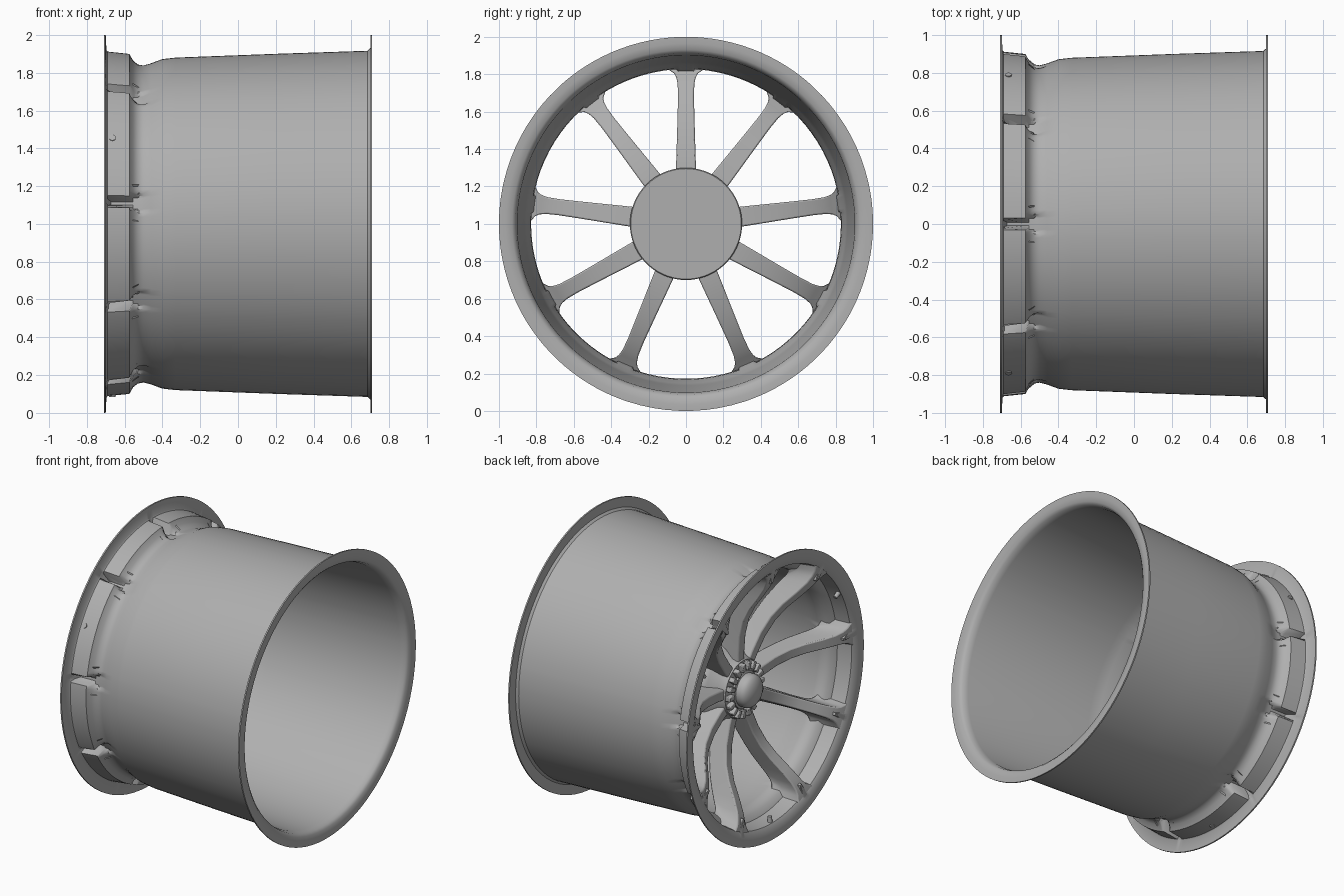
import bpy, bmesh
from math import radians, sin, cos, pi
from mathutils import Matrix

if "Cube" in bpy.data.objects:
    bpy.data.objects.remove(bpy.data.objects["Cube"])

# Spoke directions seen from +x (mirrored about the vertical)
SPOKES = sorted([90] + [a for h in (52.3, 7.5, -28.8, -66.7) for a in (h, 180 - h)])

grey = bpy.data.materials.new("grey_metal")
grey.diffuse_color = (0.43, 0.43, 0.43, 1)
grey.use_nodes = True
grey.node_tree.nodes["Principled BSDF"].inputs["Base Color"].default_value = grey.diffuse_color


def polar(x, r, deg, side=0.0):
    """Point on the wheel: axis along x, centre at z = 1, side = tangential shift."""
    a = radians(deg)
    return (x, r * cos(a) - side * sin(a), 1 + r * sin(a) + side * cos(a))


def finish(name, bm, angle=35, bevel=0.0):
    bmesh.ops.remove_doubles(bm, verts=bm.verts, dist=1e-5)
    bmesh.ops.recalc_face_normals(bm, faces=bm.faces)
    me = bpy.data.meshes.new(name)
    bm.to_mesh(me)
    bm.free()
    me.materials.append(grey)
    ob = bpy.data.objects.new(name, me)
    bpy.context.collection.objects.link(ob)
    if bevel:
        m = ob.modifiers.new("bevel", "BEVEL")
        m.width, m.segments, m.limit_method = bevel, 2, "ANGLE"
        m.angle_limit = radians(40)
    bpy.ops.object.select_all(action="DESELECT")
    ob.select_set(True)
    bpy.context.view_layer.objects.active = ob
    bpy.ops.object.shade_smooth_by_angle(angle=radians(angle))
    return ob


def lathe(bm, angles, profile, closed):
    """Revolve (x, r) points; profile(deg) may change with the angle."""
    rings = [[bm.verts.new(polar(x, r, d)) for x, r in profile(d)] for d in angles]
    n = len(rings[0])
    for i, a in enumerate(rings):
        b = rings[(i + 1) % len(rings)]
        for j in range(n if closed else n - 1):
            k = (j + 1) % n
            bm.faces.new((a[j], a[k], b[k], b[j]))


# Rim shell: (x, radius between spokes, radius at the slit behind each spoke, slit half-angle)
RIM = [
    (0.71, 1.0, 1.0, 2), (0.70, 1.0, 1.0, 2), (0.70, 0.93, 0.93, 2), (0.685, 0.916, 0.916, 2),
    (0.2, 0.90, 0.90, 2), (-0.33, 0.88, 0.88, 2), (-0.40, 0.872, 0.872, 2),
    (-0.46, 0.85, 0.85, 2.8), (-0.50, 0.84, 0.83, 2.8), (-0.53, 0.845, 0.825, 2.8),
    (-0.555, 0.865, 0.825, 2.0), (-0.575, 0.90, 0.825, 1.2), (-0.69, 0.912, 0.83, 0.6),
    (-0.696, 0.92, 0.90, 0.6), (-0.70, 1.0, 1.0, 2), (-0.71, 1.0, 1.0, 2),
    (-0.71, 0.965, 0.965, 2), (-0.705, 0.94, 0.94, 2), (-0.695, 0.912, 0.912, 2),
    (-0.685, 0.898, 0.815, 0.6), (-0.58, 0.885, 0.81, 1.2),
    (-0.555, 0.85, 0.81, 2.0), (-0.51, 0.828, 0.815, 2.8), (-0.46, 0.832, 0.83, 2.8),
    (-0.40, 0.852, 0.852, 2), (-0.33, 0.864, 0.864, 2), (0.65, 0.902, 0.902, 2),
    (0.69, 0.912, 0.912, 2), (0.704, 0.93, 0.93, 2), (0.71, 0.965, 0.965, 2),
]


def rim_profile(deg):
    off = min(abs((deg - s + 180) % 360 - 180) for s in SPOKES)
    pts = []
    for x, hi, lo, half in RIM:
        t = min(1, max(0, (off - half) / 0.8))
        pts.append((x, lo + (hi - lo) * t))
    return pts


near = [-5, -3.6, -2.8, -2, -1.4, -0.6, 0, 0.6, 1.4, 2, 2.8, 3.6, 5]
angles = []
for s, e in zip(SPOKES, SPOKES[1:] + [SPOKES[0] + 360]):
    gap = e - s - 10
    angles += [s + o for o in near] + [s + 5 + gap * k / 9 for k in range(1, 9)]
bm = bmesh.new()
lathe(bm, angles, rim_profile, True)
finish("rim_shell", bm, 40)

# Spokes: curved bars sweeping from the sunken hub to the face lip, open behind the rim slits
FRONT = [(0.12, -0.44, 0.035), (0.25, -0.44, 0.036), (0.38, -0.45, 0.036), (0.50, -0.48, 0.036),
         (0.60, -0.53, 0.036), (0.70, -0.60, 0.037), (0.78, -0.65, 0.040), (0.83, -0.672, 0.046),
         (0.865, -0.685, 0.058), (0.90, -0.695, 0.085)]
BACK = [(0.12, -0.31, 0.06), (0.25, -0.31, 0.056), (0.38, -0.325, 0.052), (0.50, -0.35, 0.048),
        (0.60, -0.38, 0.045), (0.68, -0.415, 0.043), (0.745, -0.45, 0.045), (0.78, -0.475, 0.053),
        (0.805, -0.495, 0.068), (0.826, -0.51, 0.10)]
bm = bmesh.new()
for d in SPOKES:
    secs = []
    for i, (f, b) in enumerate(zip(FRONT, BACK)):
        mid = [p + (q - p) * 0.6 for p, q in zip(f, b)]
        mid[0] += 0.033 * (i / 9) ** 2
        half = [f, mid, b]
        pts = [(r, x, w) for r, x, w in half] + [(r, x, -w) for r, x, w in reversed(half)]
        secs.append([bm.verts.new(polar(x, r, d, w)) for r, x, w in pts])
    for a, b in zip(secs, secs[1:]):
        for j in range(6):
            k = (j + 1) % 6
            bm.faces.new((a[j], a[k], b[k], b[j]))
finish("spokes", bm, 40, 0.008)

# Hub body with its flat rear disc
full = [i * 5 for i in range(72)]
hub = [(-0.29, 0), (-0.29, 0.295), (-0.295, 0.30), (-0.32, 0.30), (-0.35, 0.28), (-0.40, 0.22),
       (-0.45, 0.20), (-0.455, 0.14), (-0.455, 0)]
bm = bmesh.new()
lathe(bm, full, lambda d: hub, False)
finish("hub", bm)

# Domed centre nut
dome = [(-0.44, 0), (-0.44, 0.13), (-0.47, 0.13), (-0.475, 0.115), (-0.51, 0.115)]
dome += [(-0.51 - 0.06 * sin(t * pi / 12), 0.115 * cos(t * pi / 12)) for t in range(1, 7)]
bm = bmesh.new()
lathe(bm, full, lambda d: dome, False)
finish("centre_nut", bm)

# Toothed drive ring around the nut
bm = bmesh.new()
for i in range(18):
    m = (Matrix.Translation((0, 0, 1)) @ Matrix.Rotation(2 * pi * i / 18, 4, "X")
         @ Matrix.Translation((-0.462, 0.168, 0)) @ Matrix.Diagonal((0.05, 0.055, 0.034, 1)))
    bmesh.ops.create_cube(bm, size=1, matrix=m)
finish("drive_teeth", bm, 35, 0.005)

# Small pegs and valve through the front pockets
bm = bmesh.new()
for d in (30, 150, 270):
    m = (Matrix.Translation((0, 0, 1)) @ Matrix.Rotation(radians(d - 90), 4, "X")
         @ Matrix.Translation((-0.665, 0, 0.885)))
    bmesh.ops.create_cone(bm, cap_ends=True, segments=12, radius1=0.014, radius2=0.018,
                          depth=0.06, matrix=m)
finish("rim_pegs", bm)
